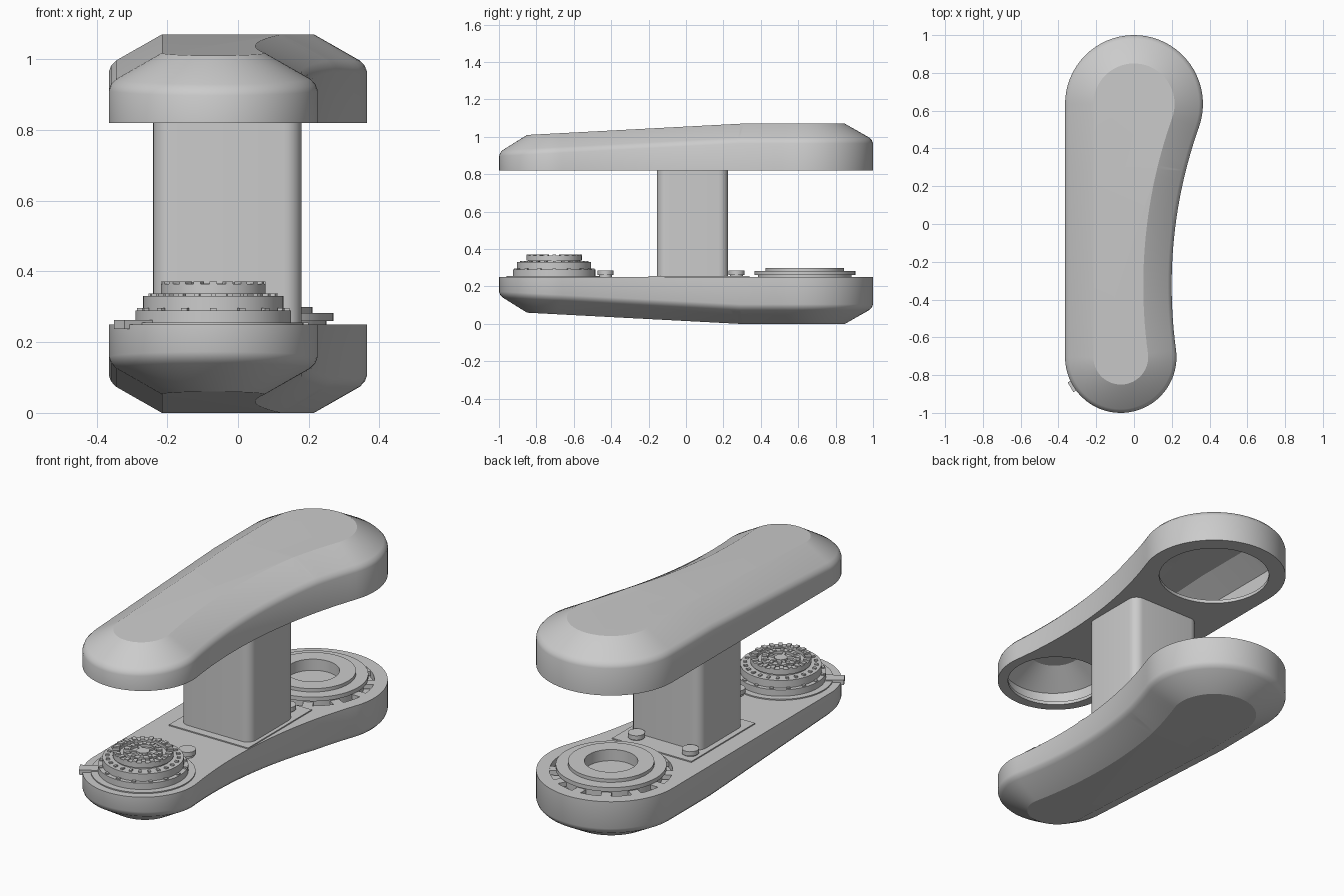
import bpy, bmesh, math
from mathutils import Vector, Matrix

cube = bpy.data.objects.get("Cube")
if cube:
    bpy.data.objects.remove(cube, do_unlink=True)

grey = bpy.data.materials.new("plain grey")
grey.use_nodes = True
grey.diffuse_color = (0.6, 0.6, 0.6, 1)
grey.node_tree.nodes["Principled BSDF"].inputs["Base Color"].default_value = (0.6, 0.6, 0.6, 1)

HEIGHT = 1.07
BACK, BACK_R = Vector((0, 0.635)), 0.365
FRONT, FRONT_R = Vector((-0.07, -0.705)), 0.295
WAIST_R = 2.5


def finish(name, bm, angle=25):
    bmesh.ops.recalc_face_normals(bm, faces=bm.faces)
    mesh = bpy.data.meshes.new(name)
    bm.to_mesh(mesh)
    bm.free()
    mesh.materials.append(grey)
    ob = bpy.data.objects.new(name, mesh)
    bpy.context.collection.objects.link(ob)
    smooth(ob, angle)
    return ob


def smooth(ob, angle=25):
    bpy.ops.object.select_all(action='DESELECT')
    ob.select_set(True)
    bpy.context.view_layer.objects.active = ob
    bpy.ops.object.shade_smooth_by_angle(angle=math.radians(angle))


def cut(ob, cutter):
    mod = ob.modifiers.new("cut", 'BOOLEAN')
    mod.operation, mod.solver, mod.object = 'DIFFERENCE', 'EXACT', cutter
    bpy.context.view_layer.objects.active = ob
    bpy.ops.object.modifier_apply(modifier=mod.name)
    bpy.data.objects.remove(cutter, do_unlink=True)


def arc(center, r, a0, a1, n):
    return [center + r * Vector((math.cos(a), math.sin(a)))
            for a in (a0 + (a1 - a0) * i / n for i in range(n + 1))]


def outline(inset):
    """Two round ends, a straight left side and a concave right side."""
    # centre of the waist arc, which touches both round ends
    d1, d2 = WAIST_R + BACK_R, WAIST_R + FRONT_R
    line = FRONT - BACK
    dist = line.length
    u = line / dist
    along = (d1 * d1 - d2 * d2 + dist * dist) / (2 * dist)
    waist = BACK + u * along + Vector((-u.y, u.x)) * math.sqrt(d1 * d1 - along * along)
    to_back, to_front = waist - BACK, waist - FRONT
    a_back = math.atan2(to_back.y, to_back.x)
    a_front = math.atan2(to_front.y, to_front.x)
    pts = arc(BACK, BACK_R - inset, a_back, math.pi, 36)
    pts += arc(FRONT, FRONT_R - inset, math.pi, 2 * math.pi + a_front, 36)
    pts += arc(waist, WAIST_R + inset, math.pi + a_front, math.pi + a_back, 24)[1:-1]
    return pts


def shell(name, rings, flip=False):
    """Loft the outline through (inset, z) rings and tilt the front part."""
    bm = bmesh.new()
    loops = [[bm.verts.new((p.x, p.y, z)) for p in outline(d)] for d, z in rings]
    n = len(loops[0])
    for low, high in zip(loops, loops[1:]):
        for i in range(n):
            j = (i + 1) % n
            bm.faces.new((low[i], low[j], high[j], high[i]))
    bm.faces.new(loops[0])
    bm.faces.new(loops[-1])
    bmesh.ops.bisect_plane(bm, geom=bm.verts[:] + bm.edges[:] + bm.faces[:],
                           plane_co=(0, 0.29, 0), plane_no=(0, 1, 0))
    for v in bm.verts:
        if v.co.z > rings[0][1] + 0.01:
            v.co.z -= max(0, 0.29 - v.co.y) * 0.0526
        if flip:
            v.co.z = HEIGHT - v.co.z
    return finish(name, bm)


def lathe(name, center, profile, steps=64):
    bm = bmesh.new()
    vs = [bm.verts.new((r, 0, z)) for r, z in profile]
    es = [bm.edges.new(pair) for pair in zip(vs, vs[1:])]
    bmesh.ops.spin(bm, geom=vs + es, cent=(0, 0, 0), axis=(0, 0, 1),
                   angle=2 * math.pi, steps=steps)
    bmesh.ops.remove_doubles(bm, verts=bm.verts, dist=0.0001)
    bmesh.ops.translate(bm, verts=bm.verts, vec=(center.x, center.y, 0))
    return finish(name, bm)


def disc(name, center, r, z0, z1, steps=64):
    return lathe(name, center, [(0, z0), (r, z0), (r, z1), (0, z1)], steps)


def block_ring(name, center, r, z, count, size, start=0):
    """Small blocks set radially; size is (radial, across, height)."""
    bm = bmesh.new()
    for i in range(count):
        m = (Matrix.Translation((center.x, center.y, z))
             @ Matrix.Rotation(start + 2 * math.pi * i / count, 4, 'Z')
             @ Matrix.Translation((r, 0, 0)) @ Matrix.Diagonal((*size, 1)))
        bmesh.ops.create_cube(bm, size=1, matrix=m)
    return finish(name, bm)


def box(name, low, high, corner=0):
    bm = bmesh.new()
    low, high = Vector(low), Vector(high)
    bmesh.ops.create_cube(bm, size=1, matrix=Matrix.Translation((low + high) / 2)
                          @ Matrix.Diagonal((*(high - low), 1)))
    if corner:
        upright = [e for e in bm.edges if abs(e.verts[0].co.z - e.verts[1].co.z) > 0.01]
        bmesh.ops.bevel(bm, geom=upright, offset=corner, segments=6, profile=0.5, affect='EDGES')
    return finish(name, bm)


# Upper and lower housings
RINGS = [(0, 0.82), (0, 0.965), (0.006, 0.981), (0.02, 0.996), (0.15, HEIGHT)]
upper = shell("upper_housing", RINGS)
lower = shell("lower_housing", RINGS, flip=True)

# Hollow inside of the upper housing, opened by two round holes
cut(upper, shell("hollow", [(0.03, 0.838), (0.03, 0.962), (0.16, 1.045)]))
cut(upper, disc("back_hole", BACK, 0.28, 0.8, 0.87))
cut(upper, disc("front_hole", FRONT, 0.243, 0.8, 0.87))
smooth(upper)

# Round recess in the lower housing
cut(lower, disc("recess", BACK, 0.3, 0.215, 0.3))
smooth(lower)

# Column and its foot plate
box("column", (-0.24, -0.155, 0.24), (0.18, 0.225, 0.83), 0.05)
box("foot_plate", (-0.27, -0.2, 0.245), (0.2, 0.34, 0.256))

# Back stepped ring
lathe("back_ring", BACK, [(0, 0.21), (0.25, 0.21), (0.25, 0.26), (0.27, 0.26),
                          (0.27, 0.282), (0.21, 0.282), (0.21, 0.3),
                          (0.13, 0.3), (0.13, 0.24), (0, 0.24)])
block_ring("back_ring_clips", BACK, 0.275, 0.235, 12, (0.05, 0.05, 0.025))

# Front stepped dial
disc("dial_pad", FRONT, 0.255, 0.24, 0.256)
lathe("front_dial", FRONT, [(0, 0.24), (0.22, 0.24), (0.22, 0.29), (0.198, 0.29),
                            (0.198, 0.33), (0.14, 0.33), (0.14, 0.338),
                            (0.148, 0.338), (0.148, 0.365), (0.115, 0.365),
                            (0.115, 0.35), (0.095, 0.35), (0.095, 0.366),
                            (0.065, 0.366), (0.065, 0.352), (0.032, 0.352),
                            (0.032, 0.364), (0, 0.364)])
block_ring("dial_teeth", FRONT, 0.132, 0.366, 20, (0.032, 0.02, 0.012))
block_ring("dial_inner_teeth", FRONT, 0.08, 0.366, 12, (0.022, 0.018, 0.008))
block_ring("dial_spokes", FRONT, 0.049, 0.357, 5, (0.034, 0.014, 0.01))
block_ring("dial_studs", FRONT, 0.174, 0.331, 24, (0.018, 0.014, 0.012))
block_ring("dial_rim_studs", FRONT, 0.208, 0.291, 16, (0.014, 0.018, 0.01))
block_ring("dial_pointer", FRONT, 0.255, 0.25, 1, (0.11, 0.06, 0.026), math.radians(211))

# Small round buttons
for name, x, y in (("front_button", 0, -0.43), ("back_left_button", 0.105, 0.27),
                   ("back_right_button", -0.215, 0.27)):
    lathe(name, Vector((x, y)), [(0, 0.24), (0.034, 0.24), (0.034, 0.262), (0.042, 0.262),
                                 (0.042, 0.286), (0, 0.286)], 24)
